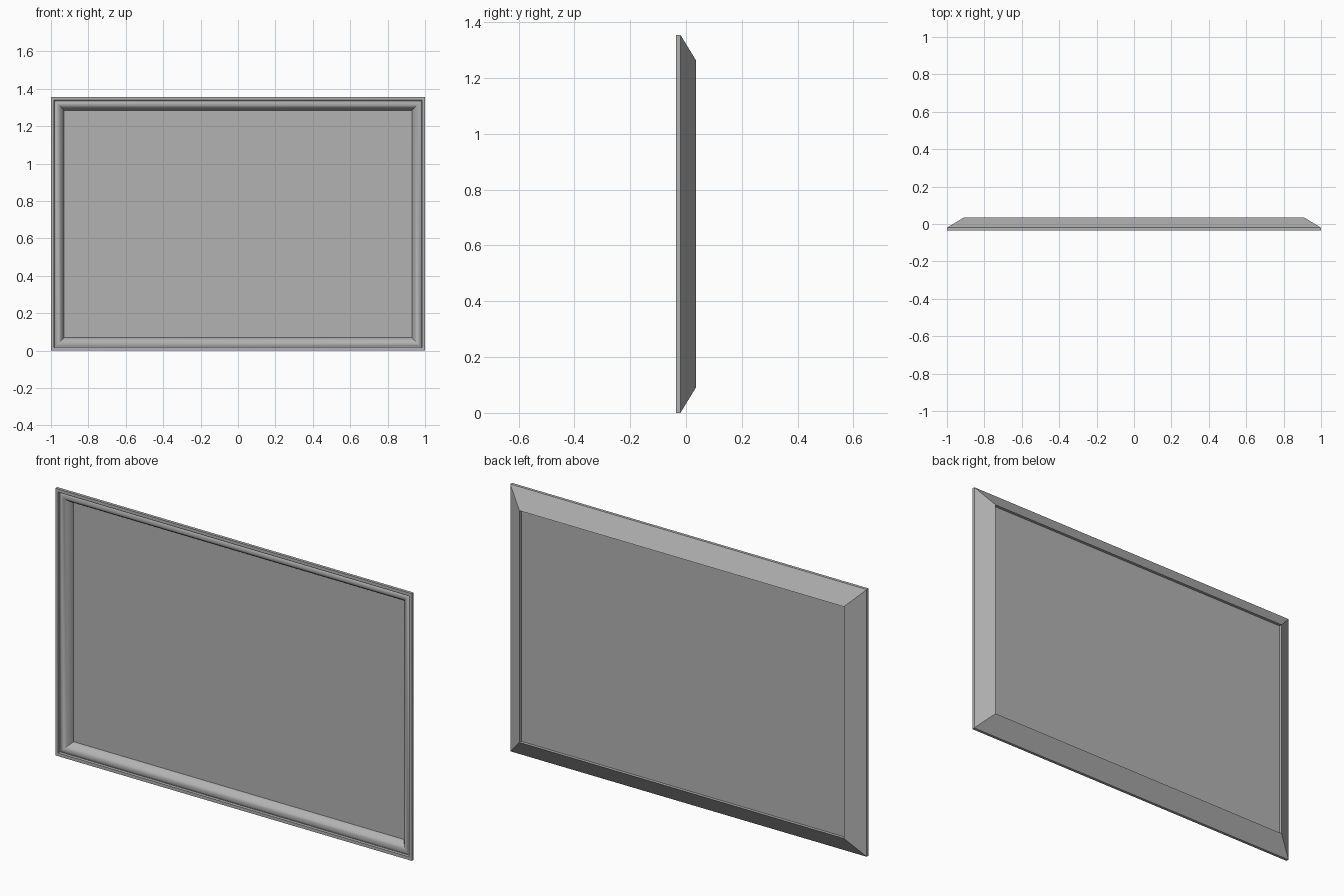
import bpy, bmesh, math

if "Cube" in bpy.data.objects:
    bpy.data.objects.remove(bpy.data.objects["Cube"])

W, H = 1.0, 1.355  # half width, full height

# Dark grey finish
grey = bpy.data.materials.new("dark_grey")
grey.diffuse_color = (0.45, 0.45, 0.45, 1)
grey.use_nodes = True
grey.node_tree.nodes["Principled BSDF"].inputs["Base Color"].default_value = grey.diffuse_color


def ring(d, y):
    """Rectangle corners, inset by d from the outer edge, at depth y."""
    return [(-W + d, y, d), (W - d, y, d), (W - d, y, H - d), (-W + d, y, H - d)]


def sweep_frame(name, profile):
    """Mitred rectangular sweep of an (inset, depth) profile."""
    bm = bmesh.new()
    rings = [[bm.verts.new(c) for c in ring(d, y)] for d, y in profile]
    for a, b in zip(rings, rings[1:]):
        for s in range(4):
            t = (s + 1) % 4
            bm.faces.new((a[s], a[t], b[t], b[s]))
    bmesh.ops.recalc_face_normals(bm, faces=bm.faces)
    mesh = bpy.data.meshes.new(name)
    bm.to_mesh(mesh)
    bm.free()
    mesh.materials.append(grey)
    obj = bpy.data.objects.new(name, mesh)
    bpy.context.collection.objects.link(obj)
    bpy.context.view_layer.objects.active = obj
    obj.select_set(True)
    bpy.ops.object.shade_smooth_by_angle(angle=math.radians(35))
    obj.select_set(False)
    return obj


# One closed-over section: back lip, bevel, front rim, groove and rounded bead
sweep_frame("frame", [
    (0.09, 0.02), (0.09, 0.035), (0, -0.02), (0, -0.035), (0.016, -0.035),
    (0.018, -0.024), (0.021, -0.024), (0.025, -0.028), (0.033, -0.030),
    (0.043, -0.027), (0.053, -0.019), (0.061, -0.009), (0.067, 0.001),
    (0.07, 0.012)])

# Flat panel held in the frame
d = 0.07
bpy.ops.mesh.primitive_cube_add(size=1, location=(0, 0.016, H / 2))
panel = bpy.context.object
panel.name = "panel"
panel.scale = (2 * (W - d), 0.008, H - 2 * d)
panel.data.materials.append(grey)
